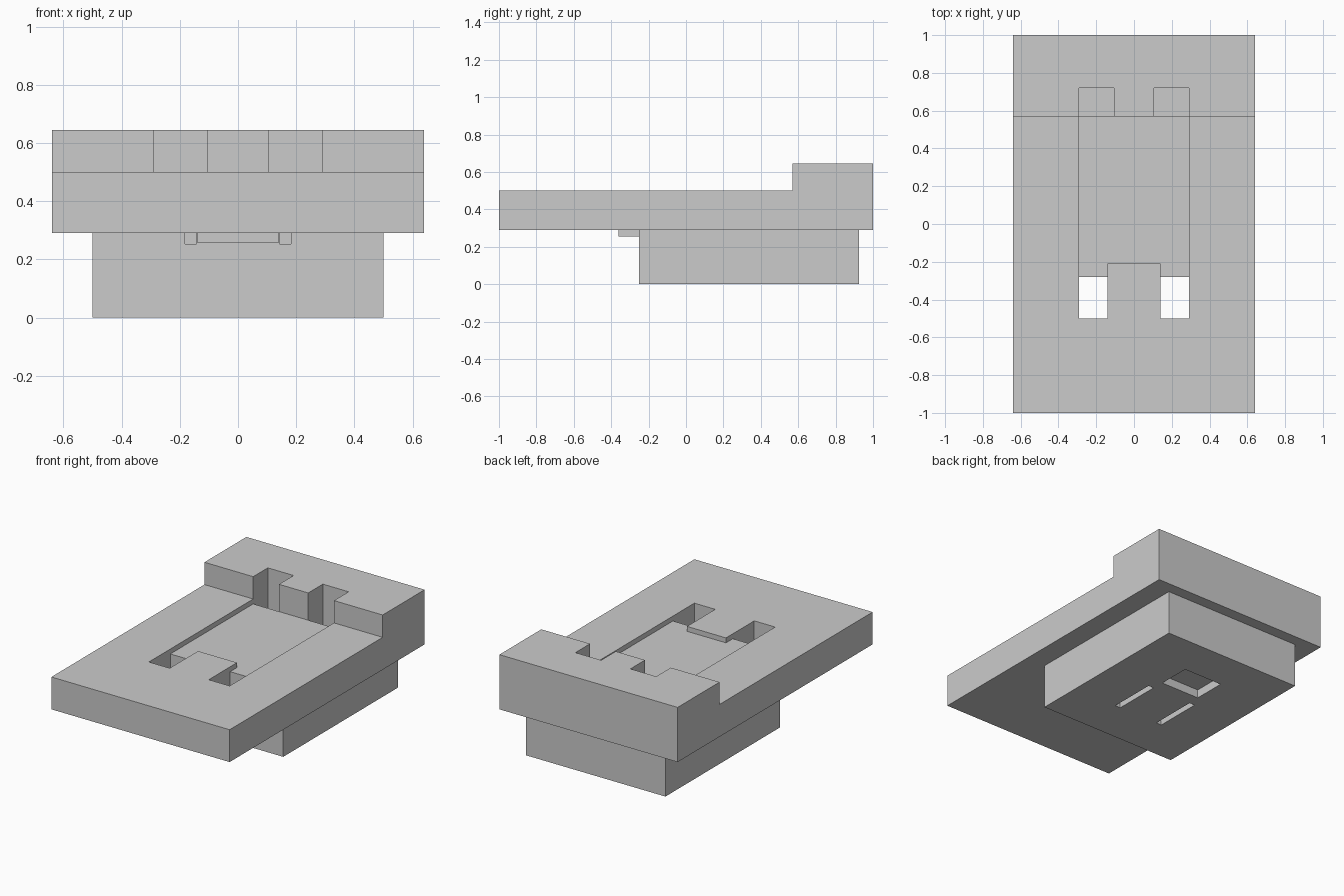
import bpy, bmesh
from mathutils import Vector

if "Cube" in bpy.data.objects:
    bpy.data.objects.remove(bpy.data.objects["Cube"])


def prism(name, profile, direction):
    """Extrude a closed profile of 3D points along a direction."""
    bm = bmesh.new()
    face = bm.faces.new([bm.verts.new(p) for p in profile])
    ext = bmesh.ops.extrude_face_region(bm, geom=[face])
    moved = [g for g in ext["geom"] if isinstance(g, bmesh.types.BMVert)]
    bmesh.ops.translate(bm, verts=moved, vec=Vector(direction))
    bmesh.ops.recalc_face_normals(bm, faces=bm.faces)
    mesh = bpy.data.meshes.new(name)
    bm.to_mesh(mesh)
    bm.free()
    obj = bpy.data.objects.new(name, mesh)
    bpy.context.collection.objects.link(obj)
    return obj


def box(name, x, y, z):
    base = [(x[0], y[0], z[0]), (x[1], y[0], z[0]), (x[1], y[1], z[0]), (x[0], y[1], z[0])]
    return prism(name, base, (0, 0, z[1] - z[0]))


def cut(target, cutter):
    """Subtract the cutter from the target, then remove the cutter."""
    cutter.hide_render = True
    mod = target.modifiers.new("cut", "BOOLEAN")
    mod.operation = "DIFFERENCE"
    mod.solver = "EXACT"
    mod.object = cutter
    bpy.context.view_layer.objects.active = target
    bpy.ops.object.modifier_apply(modifier=mod.name)
    bpy.data.objects.remove(cutter, do_unlink=True)


# Top plate with the raised bar along the back
side = [(-1, .29), (1, .29), (1, .645), (.57, .645), (.57, .5), (-1, .5)]
plate = prism("top_plate", [(-.64, y, z) for y, z in side], (1.28, 0, 0))

# Shallow pocket, leaving a tongue at its front end
half = [(.14, -.21), (.14, -.5), (.29, -.5), (.29, .57)]
outline = half + [(-x, y) for x, y in reversed(half)]
cut(plate, prism("pocket_cutter", [(x, y, .468) for x, y in outline], (0, 0, .1)))

# Openings through the plate: front holes and back notches on both sides
for s in (-1, 1):
    cut(plate, box("hole_cutter", sorted((s * .14, s * .29)), (-.5, -.28), (.2, .6)))
    cut(plate, box("notch_cutter", sorted((s * .105, s * .29)), (.57, .72), (.2, .8)))

# Lower block
block = box("lower_block", (-.5, .5), (-.25, .925), (0, .29))

# Recesses in the underside and clearance channels beside the latch
cut(block, box("recess_cutter", (-.14, .14), (.435, .65), (-.1, .055)))
for s in (-1, 1):
    xs = sorted((s * .143, s * .182))
    cut(block, box("slot_cutter", xs, (.04, .355), (-.1, .055)))
    cut(block, box("channel_cutter", xs, (-.4, -.1), (.253, .4)))

# Latch tab sticking out under the plate
box("latch_tab", (-.14, .14), (-.36, -.25), (.256, .29))
